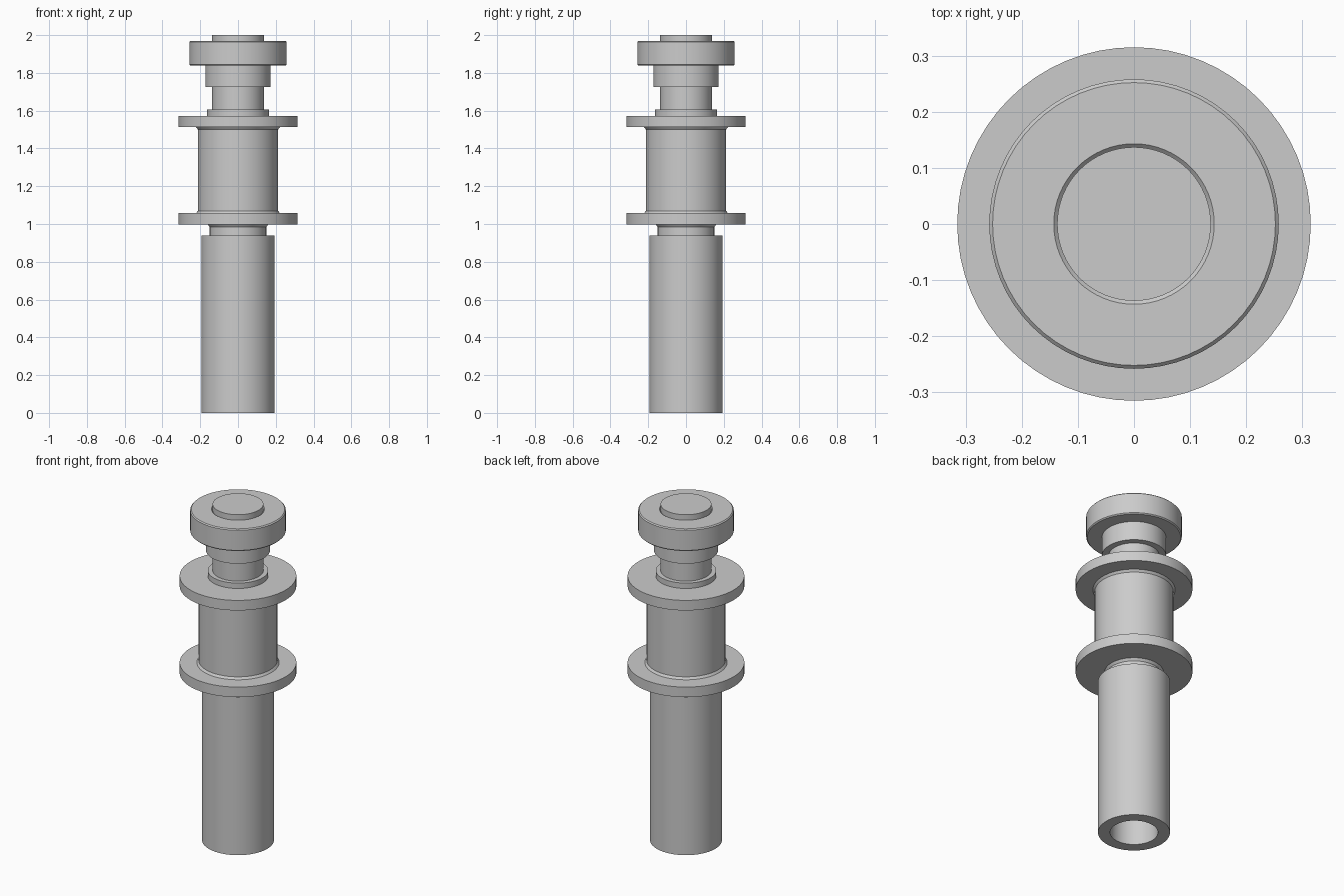
import bpy
import bmesh
import math

SIDES = 64

cube = bpy.data.objects.get("Cube")
if cube:
    bpy.data.objects.remove(cube, do_unlink=True)

steel = bpy.data.materials.new("grey_steel")
steel.use_nodes = True
grey = (0.6, 0.6, 0.6, 1)
steel.diffuse_color = grey
steel.node_tree.nodes["Principled BSDF"].inputs["Base Color"].default_value = grey


def lathe(name, profile):
    """Spin a closed (radius, height) outline around the z axis."""
    bm = bmesh.new()
    verts = [bm.verts.new((r, 0, z)) for r, z in profile]
    edges = [bm.edges.new((a, b)) for a, b in zip(verts, verts[1:] + verts[:1])
             if a.co.x > 0 or b.co.x > 0]
    bmesh.ops.spin(bm, geom=verts + edges, cent=(0, 0, 0), axis=(0, 0, 1),
                   angle=math.tau, steps=SIDES, use_duplicate=False)
    bmesh.ops.remove_doubles(bm, verts=bm.verts, dist=0.0001)
    bmesh.ops.recalc_face_normals(bm, faces=bm.faces)
    mesh = bpy.data.meshes.new(name)
    bm.to_mesh(mesh)
    bm.free()
    mesh.materials.append(steel)
    obj = bpy.data.objects.new(name, mesh)
    bpy.context.collection.objects.link(obj)
    bpy.ops.object.select_all(action="DESELECT")
    obj.select_set(True)
    bpy.context.view_layer.objects.active = obj
    bpy.ops.object.shade_smooth_by_angle(angle=math.radians(30))
    return obj


# Hollow lower sleeve, open at the bottom
lathe("lower_sleeve", [(0.129, 0), (0.194, 0), (0.194, 0.94), (0, 0.94), (0, 0.9), (0.129, 0.9)])

# Central pin running up through the spool and cap
lathe("pin", [(0, 0.94), (0.15, 0.94), (0.15, 0.985), (0.137, 1.0),
              (0.137, 2.0), (0, 2.0)])

# Flanged spool, mirrored about its mid height
MID = 1.285
half = [(0.212, 0.215), (0.222, 0.228), (0.315, 0.228), (0.315, 0.288)]
upper = half + [(0.163, 0.288), (0.163, 0.32), (0.137, 0.32)]
lower = half + [(0.16, 0.288), (0.15, 0.302), (0.137, 0.302)]
lathe("spool", [(r, MID - h) for r, h in reversed(lower)]
      + [(r, MID + h) for r, h in upper])

# Bushing under the cap
lathe("bushing", [(0.137, 1.725), (0.173, 1.725), (0.173, 1.84), (0.137, 1.84)])

# Cap ring with small chamfers on its outer edges and its top bore
lathe("cap", [(0.137, 1.838), (0.252, 1.838), (0.258, 1.844), (0.258, 1.964),
              (0.252, 1.97), (0.143, 1.97), (0.137, 1.964)])
